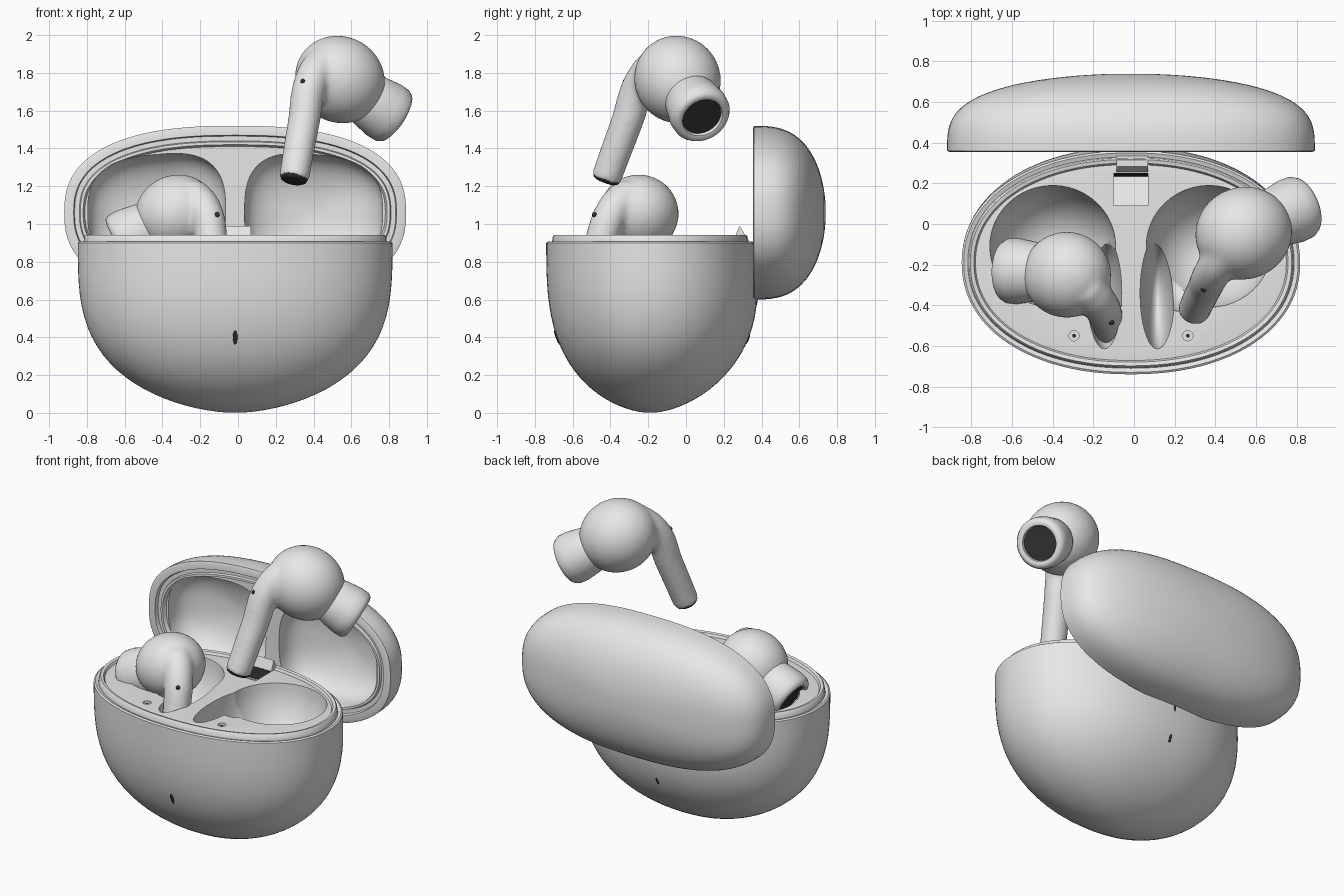
import bpy, bmesh, math
from mathutils import Vector

old = bpy.data.objects.get("Cube")
if old:
    bpy.data.objects.remove(old, do_unlink=True)

CX, CY, LZ = -0.015, -0.19, 1.06     # case centre and lid centre height


def material(name, rgb):
    m = bpy.data.materials.new(name)
    m.use_nodes = True
    m.diffuse_color = (*rgb, 1)
    m.node_tree.nodes["Principled BSDF"].inputs["Base Color"].default_value = (*rgb, 1)
    return m


SHELL = material("pale grey shell", (0.8, 0.8, 0.8))
DARK = material("dark mesh", (0.03, 0.03, 0.03))


def smooth(ob, angle=40):
    bpy.ops.object.select_all(action="DESELECT")
    ob.select_set(True)
    bpy.context.view_layer.objects.active = ob
    bpy.ops.object.shade_smooth_by_angle(angle=math.radians(angle))


def finish(bm, name, mat):
    bmesh.ops.recalc_face_normals(bm, faces=bm.faces)
    me = bpy.data.meshes.new(name)
    bm.to_mesh(me)
    bm.free()
    ob = bpy.data.objects.new(name, me)
    bpy.context.collection.objects.link(ob)
    me.materials.append(mat)
    smooth(ob)
    return ob


def apply_modifiers(ob):
    bpy.context.view_layer.objects.active = ob
    for mod in list(ob.modifiers):
        bpy.ops.object.modifier_apply(modifier=mod.name)


def cut(ob, cutters):
    for c in cutters:
        mod = ob.modifiers.new("cut", "BOOLEAN")
        mod.object, mod.solver = c, "EXACT"
    apply_modifiers(ob)
    for c in cutters:
        bpy.data.objects.remove(c, do_unlink=True)
    smooth(ob)


def loft(name, rings, place, power, mat=SHELL, seg=96):
    """Skin superellipse rings (t, ra, rb); place(a, b, t) gives the point."""
    bm = bmesh.new()
    loops = []
    for t, ra, rb in rings:
        loop = []
        for i in range(seg):
            c, s = math.cos(math.tau * i / seg), math.sin(math.tau * i / seg)
            a = math.copysign(abs(c) ** (2 / power), c) * ra
            b = math.copysign(abs(s) ** (2 / power), s) * rb
            loop.append(bm.verts.new(place(a, b, t)))
        loops.append(loop)
    for lo, hi in zip(loops, loops[1:]):
        for i in range(seg):
            j = (i + 1) % seg
            bm.faces.new((lo[i], lo[j], hi[j], hi[i]))
    bm.faces.new(loops[0])
    bm.faces.new(loops[-1])
    return finish(bm, name, mat)


def dome(depth, ra, rb, pa, pb, power=0.57, steps=24):
    """Rings of a rounded bowl from its pole to its full width."""
    rings = []
    for k in range(1, steps + 1):
        f = (k / steps) ** 2
        rings.append((depth * f, ra * (1 - (1 - f) ** pa) ** power,
                      rb * (1 - (1 - f) ** pb) ** power))
    return rings


def ball(name, loc, radii, mat=SHELL, axis=None):
    bm = bmesh.new()
    bmesh.ops.create_uvsphere(bm, u_segments=48, v_segments=24, radius=1)
    bmesh.ops.scale(bm, vec=radii, verts=bm.verts)
    if axis:
        rot = Vector(axis).to_track_quat("Z", "Y").to_matrix()
        bmesh.ops.rotate(bm, matrix=rot, verts=bm.verts)
    bmesh.ops.translate(bm, vec=loc, verts=bm.verts)
    return finish(bm, name, mat)


def lathe(name, profile, start, axis, mat=SHELL):
    """Turn a profile of (distance, radius) about an axis."""
    rot = Vector(axis).to_track_quat("Z", "Y")
    rings = [(t, r, r) for t, r in profile]
    return loft(name, rings, lambda a, b, t: Vector(start) + rot @ Vector((a, b, t)), 2, mat, 48)


def prism(name, profile, x0, x1, mat=SHELL):
    """Extrude a (y, z) outline across x."""
    bm = bmesh.new()
    face = bm.faces.new([bm.verts.new((x0, y, z)) for y, z in profile])
    new = bmesh.ops.extrude_face_region(bm, geom=[face])["geom"]
    bmesh.ops.translate(bm, vec=(x1 - x0, 0, 0),
                        verts=[v for v in new if isinstance(v, bmesh.types.BMVert)])
    return finish(bm, name, mat)


def base_point(a, b, t):
    """Place a bowl point, with the back slightly fuller below the rim."""
    bulge = 0.06 * max(0, math.sin(math.pi * t / 0.9)) if b > 0 else 0
    return (CX + a, CY + b * (1 + bulge), t)


# Case base: bowl, stepped rim and deck
W, D = 0.833, 0.55
rings = dome(0.9, W, D, 3.2, 3)
for z, inset in ((0.907, 0.01), (0.9, 0.03), (0.935, 0.035), (0.942, 0.042),
                 (0.938, 0.06), (0.922, 0.068), (0.925, 0.1)):
    rings.append((z, W - inset, D - inset))
base = loft("case_base", rings, base_point, 2.15)

# Earbud pockets, stem slots, screw holes and hinge recess
cutters = [prism("hinge_recess", [(0.09, 0.95), (0.09, 0.9), (0.25, 0.84), (0.25, 0.95)],
                 CX - 0.085, CX + 0.085)]
for s in (-1, 1):
    cutters += [ball("pocket_cutter", (CX + s * 0.385, -0.11, 0.93), (0.31, 0.3, 0.38)),
                ball("stem_cutter", (CX + s * 0.13, -0.34, 0.94), (0.085, 0.275, 0.45)),
                ball("blend_cutter", (CX + s * 0.24, -0.24, 0.94), (0.14, 0.19, 0.25)),
                lathe("hole_cutter", [(0, 0.025), (0.1, 0.025)], (CX + s * 0.28, -0.55, 0.9), (0, 0, 1))]
cut(base, cutters)
for s in (-1, 1):
    lathe("charging_pin", [(0, 0.009), (0.02, 0.009)], (CX + s * 0.28, -0.55, 0.895), (0, 0, 1), DARK)
prism("hinge_tab", [(0.25, 0.91), (0.283, 0.99), (0.335, 0.91)], CX - 0.07, CX + 0.085)
prism("hinge_gap", [(0.235, 0.855), (0.249, 0.925), (0.256, 0.925), (0.242, 0.855)],
      CX - 0.083, CX + 0.083, DARK)

# Status light, rear button and port marks
ball("status_light", (CX, CY - 0.495, 0.4), (0.012, 0.04, 0.005), DARK, (0, -0.9, -0.34))
ball("rear_button", (CX, CY + 0.562, 0.58), (0.009, 0.025, 0.005), DARK, (0, 0.97, -0.15))
ball("rear_port", (CX, CY + 0.518, 0.39), (0.009, 0.028, 0.005), DARK, (0, 0.9, -0.38))

# Lid: rounded shell with a stepped rim and two pockets
LW, LH = 0.905, 0.46
rings = dome(0.38, LW, LH, 3.3, 2.8, 0.5)
for t, inset in ((0.385, 0.012), (0.385, 0.05), (0.36, 0.055), (0.36, 0.08),
                 (0.375, 0.085), (0.375, 0.1), (0.35, 0.11)):
    rings.append((t, LW - inset, LH - inset))
lid = loft("case_lid", rings, lambda a, b, t: (CX + a, 0.74 - t, LZ + b), 2.5)
pockets = []
for s in (-1, 1):
    bowl = dome(0.24, 0.365, 0.335, 3, 3) + [(0.4, 0.37, 0.34)]
    pockets.append(loft("lid_pocket", bowl,
                        lambda a, b, t, s=s: (CX + s * 0.415 + a, 0.63 - t,
                                              LZ + b * (0.92 - 0.25 * s * a)), 2.8))
cut(lid, pockets)


# Earbuds: blended body and stem, silicone tip, dark mesh ends
def earbud(side, centre, radii, path, tip_start, tip_end, dot):
    axis = Vector(tip_end) - Vector(tip_start)
    body = ball(side + "_earbud_body", centre, radii, SHELL, axis)
    curve = bpy.data.curves.new("stem", "CURVE")
    curve.dimensions, curve.bevel_depth, curve.bevel_resolution = "3D", 0.085, 8
    curve.use_fill_caps = True
    spline = curve.splines.new("BEZIER")
    spline.bezier_points.add(len(path) - 1)
    for p, co, width in zip(spline.bezier_points, path, (0.95, 1, 1.08, 1.2)):
        p.co, p.radius = co, width
        p.handle_left_type = p.handle_right_type = "AUTO"
    stem = bpy.data.objects.new("stem", curve)
    bpy.context.collection.objects.link(stem)
    bpy.ops.object.select_all(action="DESELECT")
    stem.select_set(True)
    bpy.context.view_layer.objects.active = stem
    bpy.ops.object.convert(target="MESH")
    body.select_set(True)
    bpy.context.view_layer.objects.active = body
    bpy.ops.object.join()
    mod = body.modifiers.new("blend", "REMESH")
    mod.mode, mod.voxel_size = "VOXEL", 0.014
    mod = body.modifiers.new("soften", "SMOOTH")
    mod.factor, mod.iterations = 0.5, 12
    apply_modifiers(body)
    body.data.materials.clear()
    body.data.materials.append(SHELL)
    smooth(body, 60)
    # Stem end
    end = Vector(path[0])
    down = (end - Vector(path[1])).normalized()
    lathe(side + "_stem_end", [(0, 0.074), (0.015, 0.068), (0.022, 0.056)], end - down * 0.012, down, DARK)
    # Tip with a recessed mesh
    n = axis.length
    lathe(side + "_ear_tip", [(-0.06, 0.11), (-0.02, 0.135), (0.02, 0.147), (n * 0.6, 0.162),
                              (n - 0.03, 0.16), (n - 0.008, 0.148), (n, 0.13), (n - 0.005, 0.112),
                              (n - 0.03, 0.106)], tip_start, axis)
    lathe(side + "_tip_mesh", [(n - 0.032, 0.107), (n - 0.02, 0.107)], tip_start, axis, DARK)
    ball(side + "_microphone", dot, (0.013, 0.013, 0.013), DARK)


earbud("left", (0.54, -0.045, 1.765), (0.228, 0.228, 0.245),
       [(0.295, -0.425, 1.235), (0.345, -0.32, 1.52), (0.395, -0.225, 1.77), (0.48, -0.11, 1.875)],
       (0.68, 0.025, 1.665), (0.838, 0.09, 1.56), (0.343, -0.322, 1.755))
earbud("right", (-0.33, -0.25, 1.055), (0.212, 0.203, 0.222),
       [(-0.10, -0.55, 0.58), (-0.135, -0.465, 0.86), (-0.175, -0.385, 1.07), (-0.25, -0.30, 1.15)],
       (-0.47, -0.235, 0.98), (-0.638, -0.23, 0.89), (-0.11, -0.485, 1.05))
